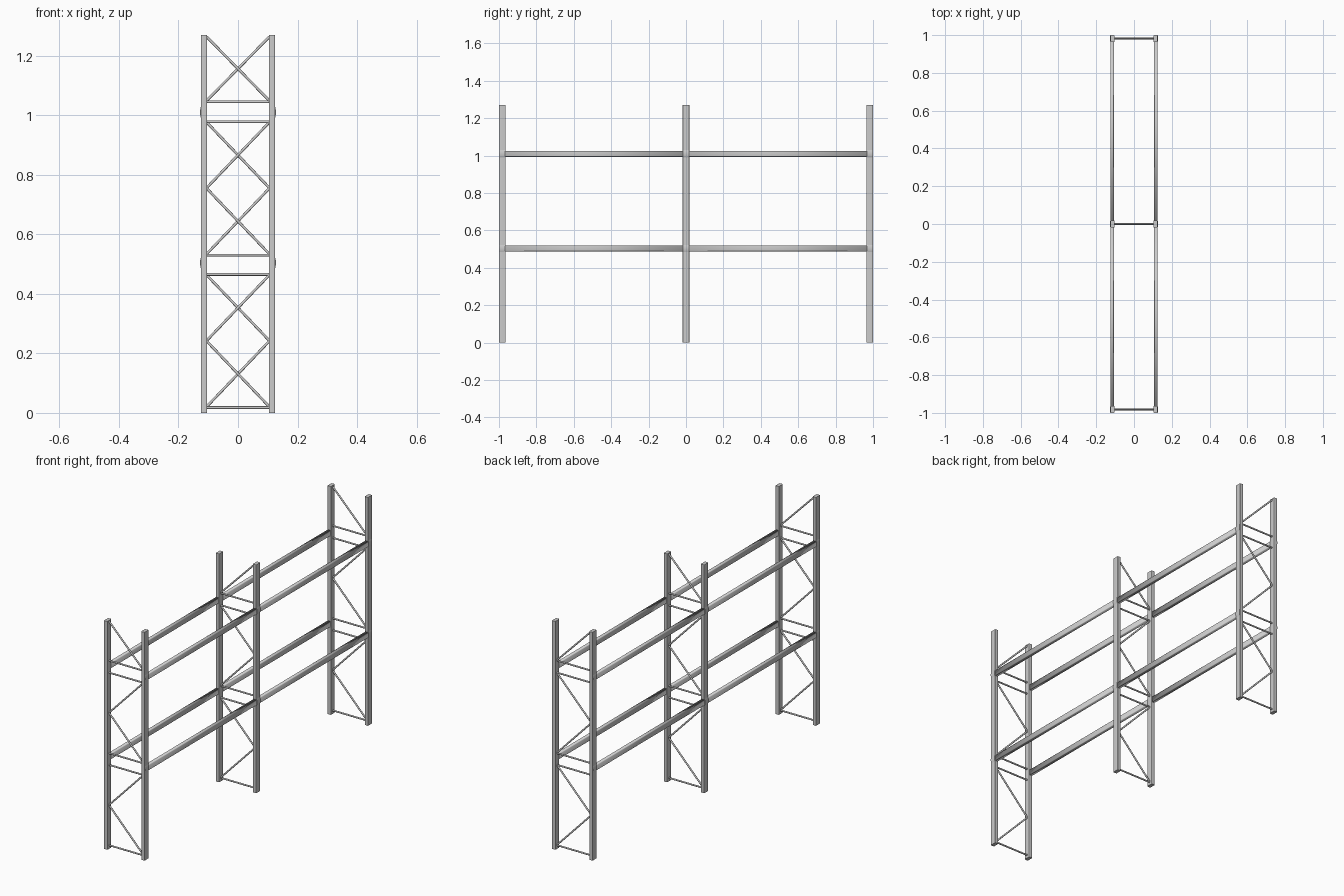
import bpy, bmesh, math
from mathutils import Vector

if "Cube" in bpy.data.objects:
    bpy.data.objects.remove(bpy.data.objects["Cube"])

HEIGHT = 1.27
POST_X, POST_Y = 0.114, 0.982
FRAMES = (-POST_Y, 0.0, POST_Y)
LEVELS = (0.504, 1.010)


def finish(name, bm, angle):
    bmesh.ops.recalc_face_normals(bm, faces=bm.faces)
    me = bpy.data.meshes.new(name)
    bm.to_mesh(me)
    bm.free()
    ob = bpy.data.objects.new(name, me)
    bpy.context.collection.objects.link(ob)
    bpy.context.view_layer.objects.active = ob
    ob.select_set(True)
    if angle >= 180:
        bpy.ops.object.shade_smooth()
    else:
        bpy.ops.object.shade_smooth_by_angle(angle=math.radians(angle))
    ob.select_set(False)
    return ob


def prism(name, points, offset, angle=35):
    """Extrude a closed outline of 3D points along offset."""
    bm = bmesh.new()
    face = bm.faces.new([bm.verts.new(p) for p in points])
    ext = bmesh.ops.extrude_face_region(bm, geom=[face])
    verts = [v for v in ext["geom"] if isinstance(v, bmesh.types.BMVert)]
    bmesh.ops.translate(bm, verts=verts, vec=offset)
    return finish(name, bm, angle)


def bar(name, a, b, r=0.0045, sides=16):
    """Round brace between two points."""
    a, b = Vector(a), Vector(b)
    d = b - a
    bm = bmesh.new()
    bmesh.ops.create_cone(bm, cap_ends=True, segments=sides, radius1=r,
                          radius2=r, depth=d.length)
    bmesh.ops.transform(bm, verts=bm.verts,
                        matrix=d.to_track_quat('Z', 'Y').to_matrix().to_4x4())
    bmesh.ops.translate(bm, verts=bm.verts, vec=(a + b) / 2)
    return finish(name, bm, 35)


def rounded(hw, hh, r, n=4):
    """Rounded rectangle outline."""
    pts = []
    for k, (sx, sy) in enumerate(((1, 1), (-1, 1), (-1, -1), (1, -1))):
        for i in range(n + 1):
            t = math.pi / 2 * (k + i / n)
            pts.append((sx * (hw - r) + r * math.cos(t),
                        sy * (hh - r) + r * math.sin(t)))
    return pts


# Upright posts
for y in FRAMES:
    for s in (-1, 1):
        prism("upright_post",
              [(s * POST_X + px, y + py, 0)
               for px, py in rounded(0.0105, 0.018, 0.003)],
              (0, 0, HEIGHT))

# Frame bracing: horizontals plus zigzag diagonals, middle frame mirrored
IN = 0.106
ZIGZAGS = [[(1, 0.020), (-1, 0.242), (1, 0.464)],
           [(1, 0.533), (-1, 0.755), (1, 0.977)],
           [(1, 1.048), (-1, 1.264)]]
for y in FRAMES:
    flip = -1 if y == 0 else 1
    for z in (0.018, 0.465, 0.530, 0.978, 1.045):
        bar("horizontal_brace", (-IN, y, z), (IN, y, z))
    for path in ZIGZAGS:
        for (s1, z1), (s2, z2) in zip(path, path[1:]):
            bar("diagonal_brace", (flip * s1 * IN, y, z1),
                (flip * s2 * IN, y, z2))

# Load beams, one per bay, side and level
for z in LEVELS:
    for s in (-1, 1):
        for y0 in FRAMES[:2]:
            prism("load_beam",
                  [(s * 0.1155 + px, y0, z + pz)
                   for px, pz in rounded(0.0095, 0.016, 0.004)],
                  (0, POST_Y, 0), 180)

# Bowed connector plates where the beams meet the posts
for z in LEVELS:
    for s in (-1, 1):
        for y in FRAMES:
            arc = []
            for i in range(9):
                t = -1 + i / 4
                arc.append((s * (0.1275 - 0.005 * t * t), y - 0.015,
                            z + 0.025 * t))
            outline = arc + [(s * 0.112, y - 0.015, z + 0.025),
                             (s * 0.112, y - 0.015, z - 0.025)]
            prism("beam_connector", outline, (0, 0.030, 0))
